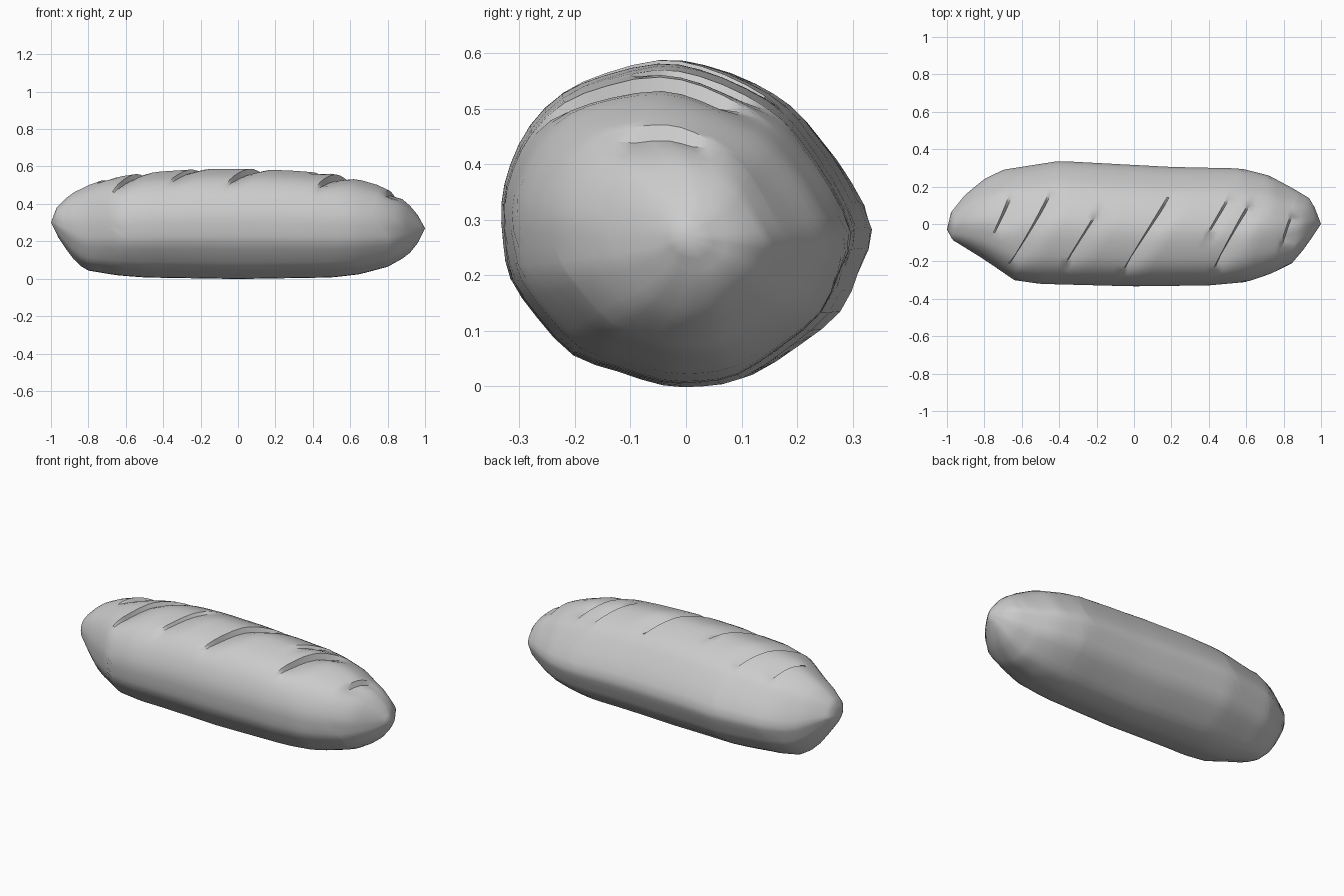
import bpy, bmesh, math

if "Cube" in bpy.data.objects:
    bpy.data.objects.remove(bpy.data.objects["Cube"])

# Loaf outlines along its length: (x, value)
BACK = [(-1, -.03), (-.98, .06), (-.9, .16), (-.8, .24), (-.7, .29), (-.4, .337), (.2, .305),
        (.57, .297), (.72, .26), (.85, .19), (.95, .13), (1, 0)]
FRONT = [(-1, -.03), (-.97, -.085), (-.8, -.19), (-.64, -.3), (-.5, -.32), (0, -.333), (.4, -.328),
         (.6, -.31), (.72, -.27), (.84, -.215), (.92, -.12), (1, 0)]
TOP = [(-1, .3), (-.97, .38), (-.9, .45), (-.8, .5), (-.7, .535), (-.5, .567), (-.2, .587), (.05, .588),
       (.3, .577), (.5, .562), (.62, .538), (.75, .5), (.88, .435), (.95, .36), (1, .27)]
BOTTOM = [(-1, .3), (-.95, .2), (-.86, .08), (-.8, .045), (-.65, .02), (-.5, .008), (0, 0), (.5, .008),
          (.65, .025), (.8, .065), (.9, .12), (.95, .17), (1, .27)]

# Cross-section: y from -1 to 1, height from 0 to 1
SECTION = [(-.1, .003), (.12, 0), (.34, .025), (.6, .12), (.82, .225), (.93, .36), (1, .485),
           (.88, .64), (.72, .77), (.58, .86), (.38, .93), (.12, .985), (-.12, 1), (-.42, .96),
           (-.66, .9), (-.84, .8), (-.95, .68), (-1, .56), (-.99, .44), (-.95, .33), (-.8, .21),
           (-.6, .095), (-.35, .045)]

# Scored cuts: place along the loaf, depth, start and end across the loaf
CUTS = [(-.73, .028, -.3, .6), (-.54, .03, -.85, .6), (-.24, .022, -.8, .3), (.09, .034, -.85, .55),
        (.42, .02, -.3, .6), (.55, .038, -.85, .5), (.82, .026, -.7, .4)]
LEAN = .6


def along(table, x):
    for (x0, v0), (x1, v1) in zip(table, table[1:]):
        if x <= x1:
            t = max(0, (x - x0) / (x1 - x0))
            return v0 + (v1 - v0) * t
    return table[-1][1]


def soft(t):
    t = min(1, max(0, t))
    return t * t * (3 - 2 * t)


def place(x, u, v):
    f, b = along(FRONT, x), along(BACK, x)
    lo, hi = along(BOTTOM, x), along(TOP, x)
    return (f + b) / 2 + u * (b - f) / 2, lo + v * (hi - lo)


def cut_depth(s, u, v):
    depth = 0
    for c, d, u0, u1 in CUTS:
        gap = s - c
        if 0 < gap < .12:
            fade = soft((u - u0) / .3) * soft((u1 - u) / .35) * soft((v - .4) / .3)
            depth = max(depth, d * fade * (1 - gap / .12) ** 1.3)
    return depth


# Section points with one midpoint rounded in between each pair
ring = []
n = len(SECTION)
for i in range(n):
    p0, p1, p2, p3 = [SECTION[(i + k) % n] for k in (-1, 0, 1, 2)]
    ring.append(p1)
    ring.append(tuple((9 * (p1[k] + p2[k]) - p0[k] - p3[k]) / 16 for k in (0, 1)))

# Rings along the loaf, doubled at every cut for a crisp lip
stations = [-1 + i * .04 for i in range(51)] + [-.98, -.97, .98, .97]
stations = [s for s in stations if all(not -.012 < s - c < .022 for c, *_ in CUTS)]
for c, *_ in CUTS:
    stations += [c - .001, c + .01]
stations.sort()

bm = bmesh.new()
rows = []
for s in stations:
    row = []
    for u, v in ring:
        y, z = place(s, u, v)
        # rings lean across the crust so the cuts run diagonally
        x = s + LEAN * y * max(0, 1 - s ** 4) * soft((v - .25) / .4)
        x = min(1, max(-1, x))
        y, z = place(x, u, v)
        d = cut_depth(s, u, v)
        cy, cz = place(x, 0, .45)
        r = math.hypot(y - cy, z - cz)
        k = 1 - d / r if r > .05 else 1
        row.append(bm.verts.new((x, cy + (y - cy) * k, cz + (z - cz) * k)))
    rows.append(row)
m = len(ring)
for a, b in zip(rows, rows[1:]):
    for i in range(m):
        j = (i + 1) % m
        bm.faces.new((a[i], a[j], b[j], b[i]))
bmesh.ops.remove_doubles(bm, verts=bm.verts, dist=.0005)
bmesh.ops.recalc_face_normals(bm, faces=bm.faces)

mesh = bpy.data.meshes.new("bread_loaf")
bm.to_mesh(mesh)
bm.free()
loaf = bpy.data.objects.new("bread_loaf", mesh)
bpy.context.collection.objects.link(loaf)

# Plain grey crust
crust = bpy.data.materials.new("light_grey_crust")
crust.diffuse_color = (.6, .6, .6, 1)
crust.use_nodes = True
crust.node_tree.nodes["Principled BSDF"].inputs["Base Color"].default_value = crust.diffuse_color
mesh.materials.append(crust)

bpy.context.view_layer.objects.active = loaf
loaf.select_set(True)
bpy.ops.object.shade_smooth_by_angle(angle=math.radians(40))
